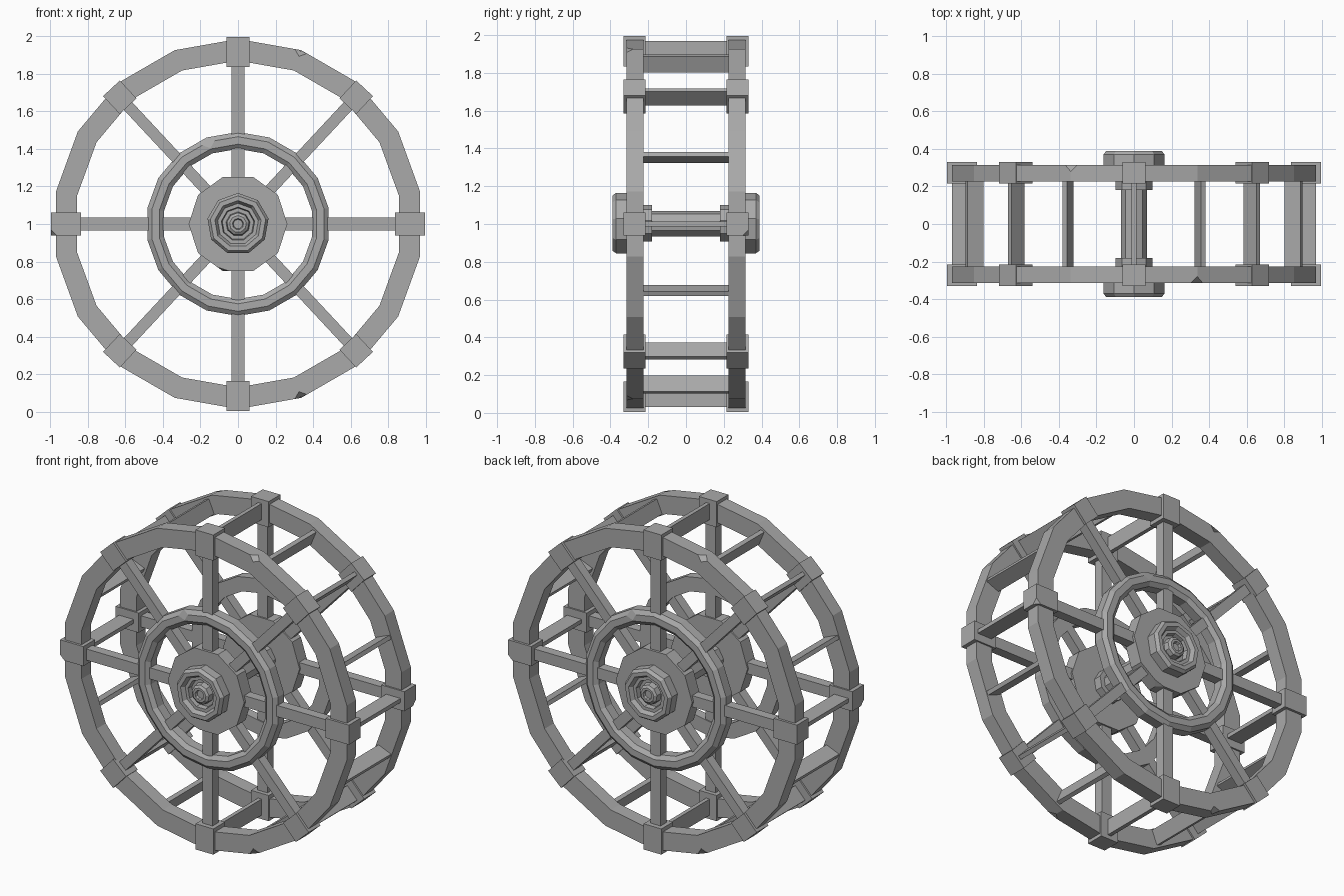
import bpy, bmesh
from math import sin, cos, radians, pi, tau
from mathutils import Matrix, Vector

cube = bpy.data.objects.get("Cube")
if cube:
    bpy.data.objects.remove(cube, do_unlink=True)

grey = bpy.data.materials.new("weathered grey")
grey.use_nodes = True
COLOUR = (0.40, 0.40, 0.40, 1)
grey.diffuse_color = COLOUR
grey.node_tree.nodes["Principled BSDF"].inputs["Base Color"].default_value = COLOUR


def chip(bm, point, size):
    """Knock off the corner nearest to a point."""
    corner = min(bm.verts, key=lambda v: (v.co - Vector(point)).length)
    bmesh.ops.bevel(bm, geom=[corner], offset=size, segments=1,
                    profile=0.5, affect='VERTICES')


def finish(bm, name, both_sides=True):
    """Place the part on the wheel centre; the far side is a half turn copy."""
    bmesh.ops.recalc_face_normals(bm, faces=bm.faces)
    mesh = bpy.data.meshes.new(name)
    bm.to_mesh(mesh)
    bm.free()
    mesh.materials.append(grey)
    for side, turn in (("front", 0), ("back", pi))[:2 if both_sides else 1]:
        ob = bpy.data.objects.new(f"{side}_{name}" if both_sides else name, mesh)
        ob.location.z = 1
        ob.rotation_euler.z = turn
        bpy.context.collection.objects.link(ob)


def lathe(name, sides, profile, closed=False, chips=(), start=pi / 2, both=True):
    """Turn (radius, depth) points about the axle; depth runs to the front."""
    bm = bmesh.new()
    loops = []
    for r, d in profile:
        loops.append([bm.verts.new((r * cos(start + tau * i / sides), -d,
                                    r * sin(start + tau * i / sides)))
                      for i in range(sides)])
    pairs = list(zip(loops, loops[1:]))
    if closed:
        pairs.append((loops[-1], loops[0]))
    else:
        bm.faces.new(loops[0])
        bm.faces.new(loops[-1])
    for a, b in pairs:
        for i in range(sides):
            j = (i + 1) % sides
            bm.faces.new((a[i], a[j], b[j], b[i]))
    for point in chips:
        chip(bm, point, 0.035)
    finish(bm, name, both)


def bar(name, angle, r0, r1, width, d0, d1, both=True, chips=()):
    """Box along a radius, from r0 to r1 and from depth d0 to d1."""
    bm = bmesh.new()
    bmesh.ops.create_cube(bm, size=1)
    bmesh.ops.scale(bm, verts=bm.verts, vec=(r1 - r0, d1 - d0, width))
    bmesh.ops.translate(bm, verts=bm.verts, vec=((r0 + r1) / 2, -(d0 + d1) / 2, 0))
    bmesh.ops.rotate(bm, verts=bm.verts, cent=(0, 0, 0),
                     matrix=Matrix.Rotation(-radians(angle), 3, 'Y'))
    for point in chips:
        chip(bm, point, 0.03)
    finish(bm, name, both)


# Outer rims, with two chipped corners each
lathe("rim", 18, [(0.87, 0.225), (0.985, 0.225), (0.985, 0.315), (0.87, 0.315)],
      closed=True, chips=[(0.34, -0.315, 0.93), (0.34, -0.315, -0.93)])

# Inner rings with chamfered front edges
lathe("inner_ring", 18, [(0.40, 0.235), (0.49, 0.235), (0.49, 0.295),
                         (0.465, 0.315), (0.425, 0.315), (0.40, 0.295)],
      closed=True, chips=[(-0.16, -0.315, 0.44)])

# Hub plates
lathe("hub_plate", 10, [(0.263, 0.23), (0.263, 0.315)], start=0,
      chips=[(-0.08, -0.315, -0.25)])

# Stepped bosses with a recessed axle end
lathe("boss", 9, [(0.165, 0.31), (0.165, 0.37), (0.15, 0.39), (0.125, 0.39),
                  (0.11, 0.365), (0.09, 0.365), (0.085, 0.335), (0.065, 0.335),
                  (0.06, 0.37), (0.045, 0.38), (0.03, 0.38), (0.025, 0.365)])

# Inner collars and the axle
lathe("collar", 9, [(0.10, 0.18), (0.10, 0.24)])
lathe("axle", 9, [(0.07, -0.24), (0.07, 0.24)], both=False)

# Spokes and the clamp blocks at their ends
DIAGONAL = 47
for angle in (0, DIAGONAL, 90, 180 - DIAGONAL,
              180, 180 + DIAGONAL, 270, 360 - DIAGONAL):
    straight = angle % 90 == 0
    bar(f"spoke_{angle}", angle, 0.2, 0.9, 0.07 if straight else 0.06, 0.24, 0.30)
    bar(f"clamp_{angle}", angle, 0.835 if straight else 0.858,
        0.995 if straight else 0.988, 0.122, 0.215, 0.33,
        chips=[(-1, -0.33, -0.06)] if angle == 180 else ())
    # Paddle held by each pair of clamps
    bar(f"paddle_{angle}", angle, 0.87, 0.97, 0.025, -0.23, 0.23, both=False)

# Paddles between the spokes
for quarter in range(4):
    for offset in (22.5, 67.5):
        bar(f"middle_paddle_{quarter}_{int(offset)}", quarter * 90 + offset,
            0.872, 0.965, 0.025, -0.23, 0.23, both=False)
